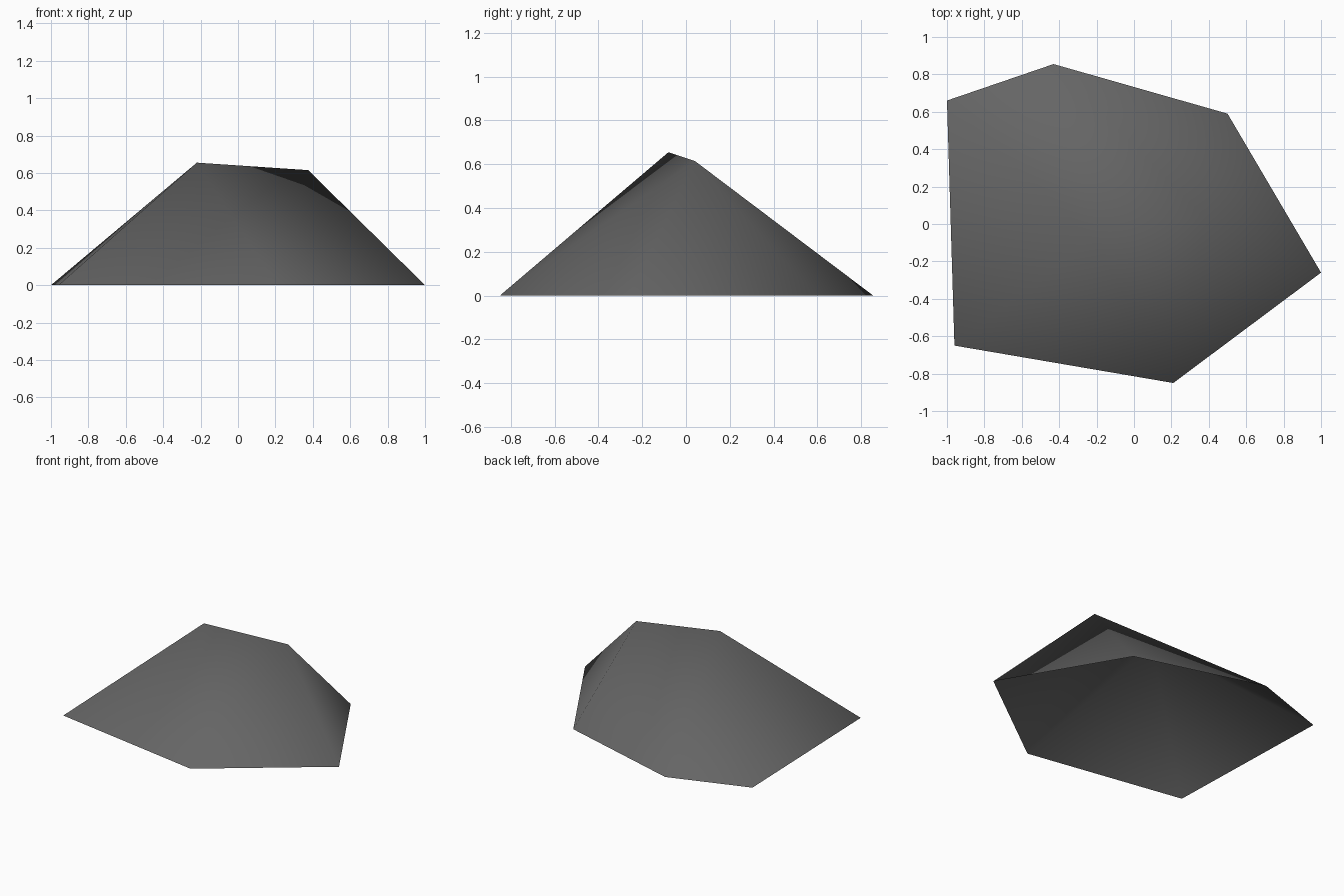
import bpy
import bmesh

cube = bpy.data.objects.get("Cube")
if cube:
    bpy.data.objects.remove(cube, do_unlink=True)

# Dark grey stone
stone = bpy.data.materials.new("dark_grey_stone")
stone.use_nodes = True
grey = (0.13, 0.13, 0.13, 1.0)
stone.diffuse_color = grey
bsdf = next(n for n in stone.node_tree.nodes if n.type == "BSDF_PRINCIPLED")
bsdf.inputs["Base Color"].default_value = grey
bsdf.inputs["Roughness"].default_value = 0.9

# Irregular footprint, counter-clockwise from the back right of the ridge
footprint = [(0.50, 0.59), (-0.43, 0.855), (-1.0, 0.66),
             (-0.96, -0.65), (0.21, -0.85), (1.0, -0.26)]
ridge_ends = [(-0.22, -0.08, 0.655), (0.375, 0.04, 0.615)]

bm = bmesh.new()
base = [bm.verts.new((x, y, 0)) for x, y in footprint]
peak, shoulder = [bm.verts.new(p) for p in ridge_ends]


def fan(tip, ring):
    """Triangles from one ridge end down to a run of footprint corners."""
    for a, b in zip(ring, ring[1:]):
        bm.faces.new((a, b, tip))


# Slopes: one fan per ridge end, joined along the ridge; the underside is open
fan(peak, base[1:5])
fan(shoulder, base[4:] + base[:2])
bm.faces.new((shoulder, peak, base[4]))
bm.faces.new((peak, shoulder, base[1]))
bmesh.ops.recalc_face_normals(bm, faces=bm.faces)
if sum(f.normal.z for f in bm.faces) < 0:
    bmesh.ops.reverse_faces(bm, faces=bm.faces)
for f in bm.faces:
    f.smooth = True

mesh = bpy.data.meshes.new("rock")
bm.to_mesh(mesh)
bm.free()
mesh.materials.append(stone)
rock = bpy.data.objects.new("rock", mesh)
bpy.context.collection.objects.link(rock)
